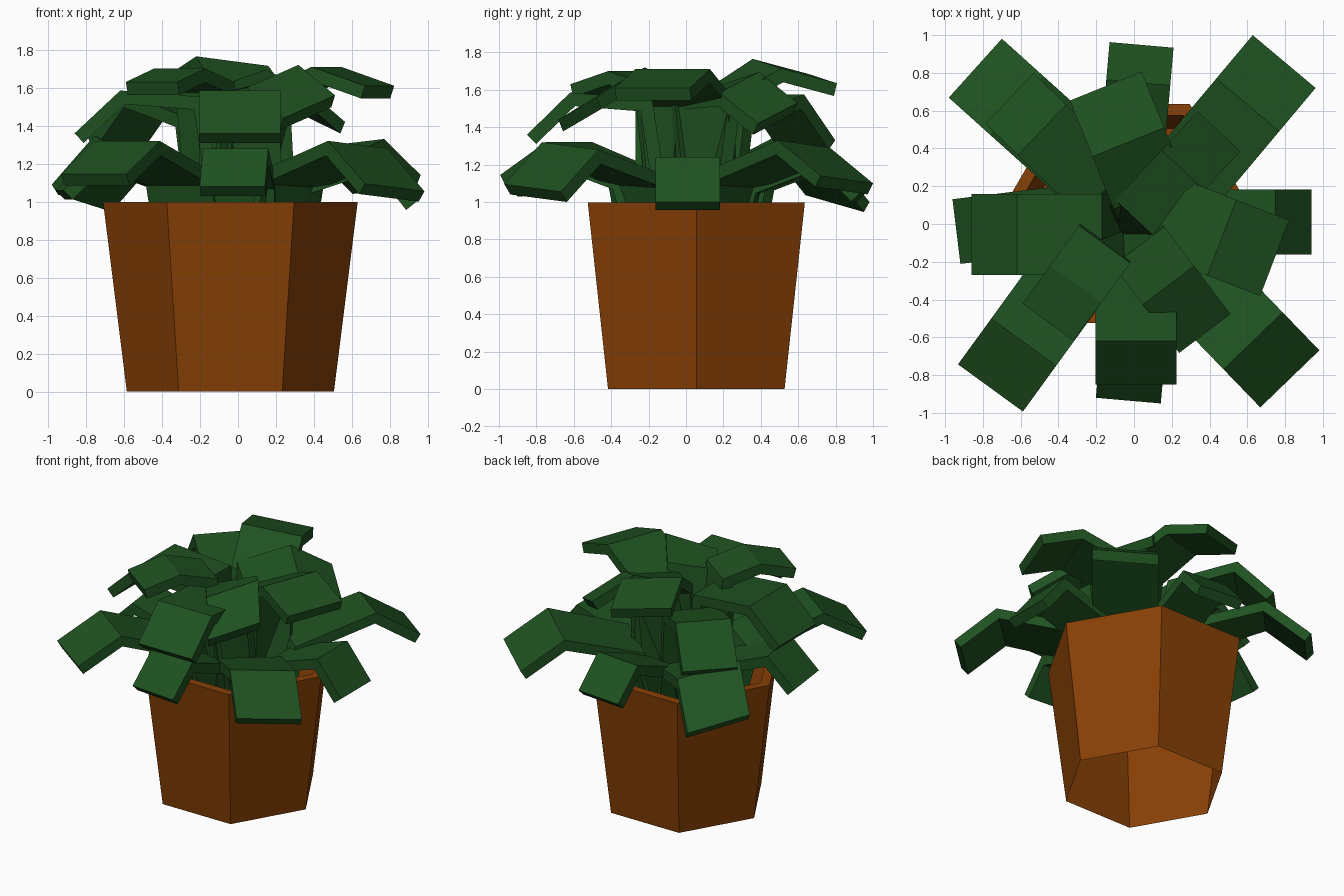
import bpy, bmesh
from math import radians, cos, sin, tau
from mathutils import Vector

if "Cube" in bpy.data.objects:
    bpy.data.objects.remove(bpy.data.objects["Cube"])


def material(name, rgb):
    m = bpy.data.materials.new(name)
    m.diffuse_color = (*rgb, 1)
    m.use_nodes = True
    m.node_tree.nodes["Principled BSDF"].inputs["Base Color"].default_value = m.diffuse_color
    return m


def make_object(name, bm, mat):
    bmesh.ops.recalc_face_normals(bm, faces=bm.faces)
    me = bpy.data.meshes.new(name)
    bm.to_mesh(me)
    bm.free()
    me.materials.append(mat)
    ob = bpy.data.objects.new(name, me)
    bpy.context.collection.objects.link(ob)
    return ob


terracotta = material("terracotta", (0.245, 0.052, 0.002))
leaf_green = material("leaf green", (0.0135, 0.083, 0.0145))

# Hexagonal pot: open underside, outer wall, rim, inner wall, inner floor
PX, PY = -0.04, 0.055
bm = bmesh.new()
rings = []
for r, z in [(0.545, 0), (0.67, 0.997), (0.60, 0.997), (0.52, 0.6)]:
    rings.append([bm.verts.new((PX + r * cos(i * tau / 6), PY + r * sin(i * tau / 6), z))
                  for i in range(6)])
for a, b in zip(rings, rings[1:]):
    for i in range(6):
        j = (i + 1) % 6
        bm.faces.new((a[i], a[j], b[j], b[i]))
bm.faces.new(rings[-1])
make_object("pot", bm, terracotta)


# Leaf: a bent slab swept along base -> knee -> bend -> tip
def leaf(name, tip, angle, width, droop, reach, z_knee, z_bend, z_tip, roll=0.0, thick=0.07):
    a = radians(angle)
    h = Vector((cos(a), sin(a), 0))
    end = Vector((*tip, 0))
    up = Vector((0, 0, 1))
    bend = end - h * droop
    knee = bend - h * reach
    path = [knee - h * 0.14 + up * 0.6, knee + up * z_knee, bend + up * z_bend, end + up * z_tip]
    side = Vector((-h.y, h.x, 0)) * width / 2
    dirs = [(q - p).normalized() for p, q in zip(path, path[1:])]
    norms = [d.cross(side).normalized() for d in dirs]
    bm = bmesh.new()
    sections = []
    for i, p in enumerate(path):
        n0, n1 = norms[max(i - 1, 0)], norms[min(i, len(norms) - 1)]
        n = (n0 + n1).normalized()
        down = n * (-thick / max(n.dot(n0), 0.6))
        s = side + up * (roll * min(i / 2, 1))
        sections.append([bm.verts.new(c) for c in (p + s, p - s, p - s + down, p + s + down)])
    for s0, s1 in zip(sections, sections[1:]):
        for i in range(4):
            j = (i + 1) % 4
            bm.faces.new((s0[i], s0[j], s1[j], s1[i]))
    bm.faces.new(sections[0])
    bm.faces.new(sections[-1])
    make_object(name, bm, leaf_green)


# Lower ring of leaves drooping over the rim
lower = [
    ((0.04, 0.948), 85, 0.34, 0.20, 0.42, 1.10, 1.26, 1.05),
    ((0.795, 0.86), 50, 0.435, 0.30, 0.55, 1.14, 1.31, 1.12, -0.02),
    ((0.94, 0.01), 0, 0.345, 0.19, 0.42, 1.10, 1.24, 1.00),
    ((0.825, -0.82), -46, 0.435, 0.28, 0.55, 1.14, 1.30, 1.075, -0.02),
    ((-0.03, -0.935), -95, 0.345, 0.20, 0.42, 1.12, 1.28, 1.08),
    ((-0.76, -0.868), -126, 0.425, 0.30, 0.52, 1.14, 1.32, 1.145),
    ((-0.94, -0.04), -173, 0.345, 0.20, 0.42, 1.10, 1.26, 1.06),
    ((-0.84, 0.825), 138, 0.42, 0.30, 0.52, 1.14, 1.30, 1.045, 0.045),
]
# Middle and top leaves standing on steep stems
upper = [
    ((0.01, -0.85), -90, 0.43, 0.23, 0.44, 1.55, 1.585, 1.36),
    ((-0.86, -0.055), 180, 0.43, 0.24, 0.45, 1.55, 1.585, 1.36),
    ((-0.66, 0.665), 136, 0.37, 0.24, 0.46, 1.45, 1.575, 1.33),
    ((0.45, 0.49), 47, 0.31, 0.28, 0.36, 1.58, 1.64, 1.475, 0.055),
    ((0.745, -0.18), -21, 0.43, 0.30, 0.34, 1.56, 1.71, 1.61),
    ((-0.15, 0.73), 112, 0.41, 0.32, 0.30, 1.57, 1.74, 1.66, 0.025),
    ((-0.455, -0.52), -126, 0.335, 0.25, 0.26, 1.63, 1.70, 1.63),
    ((0.375, -0.58), -53, 0.34, 0.32, 0.26, 1.60, 1.66, 1.50, 0.06),
]
for i, args in enumerate(lower):
    leaf(f"lower_leaf_{i + 1}", *args)
for i, args in enumerate(upper):
    leaf(f"upper_leaf_{i + 1}", *args)
